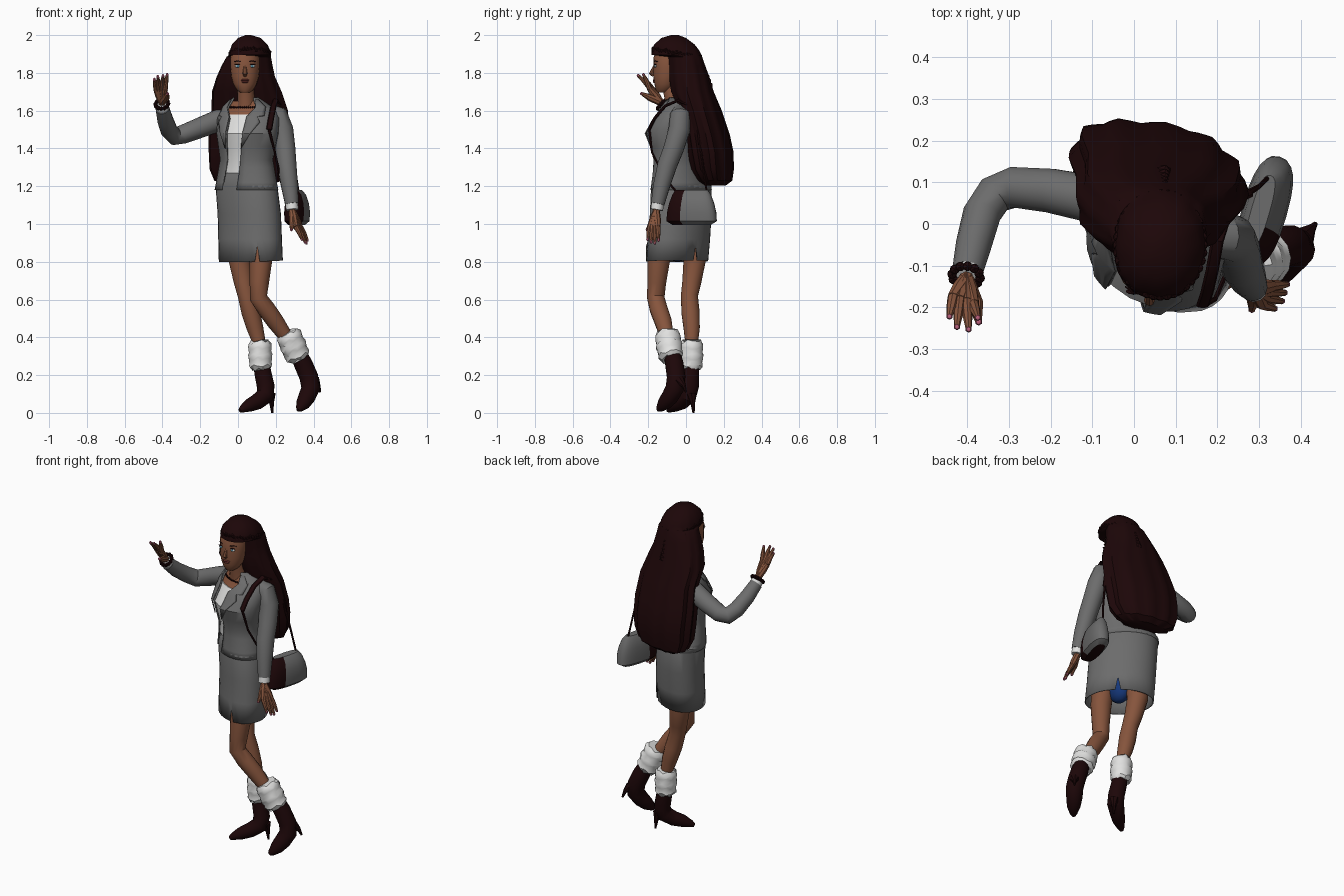
import bpy, bmesh, math
from mathutils import Vector, Matrix

cube = bpy.data.objects.get("Cube")
if cube:
    bpy.data.objects.remove(cube)


def material(name, r, g, b):
    m = bpy.data.materials.new(name)
    m.use_nodes = True
    m.diffuse_color = (r, g, b, 1)
    bsdf = m.node_tree.nodes["Principled BSDF"]
    bsdf.inputs["Base Color"].default_value = (r, g, b, 1)
    bsdf.inputs["Roughness"].default_value = 0.8
    return m


GREY = material("suit grey", .15, .15, .15)
SKIN = material("brown skin", .24, .09, .046)
DARK = material("dark maroon", .012, .002, .0025)
WHITE = material("white cloth", .75, .75, .74)
BLUE = material("blue", .008, .04, .2)
LIPS = material("lip red", .17, .035, .03)
PINK = material("nail pink", .5, .12, .2)
EYE = material("eye blue", .1, .3, .4)
made = []


def finish(name, bm, *mats):
    bmesh.ops.recalc_face_normals(bm, faces=bm.faces)
    me = bpy.data.meshes.new(name)
    bm.to_mesh(me)
    bm.free()
    ob = bpy.data.objects.new(name, me)
    bpy.context.collection.objects.link(ob)
    for m in mats:
        me.materials.append(m)
    made.append(ob)
    return ob


def skin_rows(name, rows, mat, closed=True, caps=True):
    """Join rows of points with quads."""
    bm = bmesh.new()
    vs = [[bm.verts.new(p) for p in row] for row in rows]
    n = len(rows[0])
    for a, b in zip(vs, vs[1:]):
        for i in range(n if closed else n - 1):
            j = (i + 1) % n
            bm.faces.new((a[i], a[j], b[j], b[i]))
    if caps and closed:
        bm.faces.new(vs[0])
        bm.faces.new(vs[-1])
    return finish(name, bm, mat)


def oval(z, cx, cy, rx, ry, yaw=0, n=20, flute=0, waves=10, power=1):
    """Horizontal oval ring, starting at the front; a low power squares it."""
    row = []
    for i in range(n):
        a = math.tau * i / n
        f = 1 + flute * (math.cos(waves * a) + .5 * math.sin(5 * a))
        s, c = math.sin(a), math.cos(a)
        x = rx * f * math.copysign(abs(s) ** power, s)
        y = -ry * f * math.copysign(abs(c) ** power, c)
        c, s = math.cos(yaw), math.sin(yaw)
        row.append(Vector((cx + x * c - y * s, cy + x * s + y * c, z)))
    return row


def box_oval(z, x0, x1, y0, y1, **kw):
    return oval(z, (x0 + x1) / 2, (y0 + y1) / 2, (x1 - x0) / 2, (y1 - y0) / 2, **kw)


def tube(name, path, mat, n=12, flat=1):
    """Round limb through (x, y, z, radius) points."""
    pts = [Vector(p[:3]) for p in path]
    rows, side, last = [], None, None
    for i, p in enumerate(pts):
        t = (pts[min(i + 1, len(pts) - 1)] - pts[max(i - 1, 0)]).normalized()
        if side is None:
            side = t.cross(Vector((0, 1, 0)) if abs(t.y) < .9 else Vector((1, 0, 0)))
        else:
            side = last.rotation_difference(t) @ side
        side.normalize()
        last, up, r = t, t.cross(side), path[i][3]
        rows.append([p + r * (side * math.cos(math.tau * k / n) + flat * up * math.sin(math.tau * k / n))
                     for k in range(n)])
    return skin_rows(name, rows, mat)


def ball(name, centre, radii, mat, seg=10):
    bm = bmesh.new()
    bmesh.ops.create_uvsphere(bm, u_segments=seg, v_segments=seg // 2 + 1, radius=1,
                              matrix=Matrix.Translation(centre) @ Matrix.Diagonal((*radii, 1)))
    return finish(name, bm, mat)


def beads(name, points, r, mat):
    bm = bmesh.new()
    for p in points:
        bmesh.ops.create_icosphere(bm, subdivisions=1, radius=r, matrix=Matrix.Translation(p))
    return finish(name, bm, mat)


# Torso surface shared by jacket, lapels and blouse; last number is the twist
TORSO = [(1.18, .045, -.025, .192, .135, -42), (1.26, .045, -.035, .17, .123, -38), (1.34, .045, -.045, .15, .115, -34),
         (1.48, .05, -.065, .172, .137, -28), (1.56, .055, -.035, .172, .122, -24), (1.61, .055, -.02, .15, .1, -22),
         (1.64, .05, -.025, .105, .085, -20), (1.67, .045, -.03, .07, .07, -20)]


def torso_point(z, deg, off=0):
    for a, b in zip(TORSO, TORSO[1:]):
        if z <= b[0]:
            break
    t = (z - a[0]) / (b[0] - a[0])
    _, cx, cy, rx, ry, twist = [p + (q - p) * t for p, q in zip(a, b)]
    a = math.radians(deg)
    v = Vector(((rx + off) * math.sin(a), -(ry + off) * math.cos(a), 0))
    return Matrix.Rotation(math.radians(twist), 3, 'Z') @ v + Vector((cx, cy, z))


def jacket_edge(z, side):
    """Angle of the open front edge, measured from the torso's front."""
    return side * (17 + max(0, z - 1.57) * 370) - 3


levels = [1.18, 1.22, 1.26, 1.3, 1.34, 1.41, 1.48, 1.52, 1.56, 1.61, 1.64, 1.67]
rows = []
for z in levels:
    a, b = jacket_edge(z, 1), 360 + jacket_edge(z, -1)
    rows.append([torso_point(z, a + (b - a) * i / 26) for i in range(27)])
jacket = skin_rows("jacket", rows, GREY, closed=False)
jacket.modifiers.new("thickness", 'SOLIDIFY').thickness = .008

for side, label in ((1, "left"), (-1, "right")):
    rows = []
    for z, width in ((1.4, 1), (1.48, 14), (1.54, 26), (1.57, 20), (1.575, 32), (1.62, 26), (1.66, 15)):
        rows.append([torso_point(z, jacket_edge(z, side) + side * width * k / 4, .009) for k in range(5)])
    lapel = skin_rows(label + "_lapel", rows, GREY, closed=False)
    lapel.modifiers.new("thickness", 'SOLIDIFY').thickness = .006

ring = range(0, 360, 18)
skin_rows("blouse", [[torso_point(z, d, -.009) for d in ring] for z in (1.27, 1.34, 1.41, 1.48, 1.54, 1.58)], WHITE)
skin_rows("upper_chest", [[torso_point(z, d, -.013) for d in ring] for z in (1.55, 1.6, 1.63, 1.65)], SKIN)
tube("neck", [(.045, -.05, 1.6, .06), (.043, -.065, 1.65, .045), (.04, -.085, 1.74, .043)], SKIN)
beads("necklace", [torso_point(1.618, d, -.009) for d in range(-60, 61, 5)], .006, DARK)

# Skirt turned with the hips, slit at the left front and at the back
N = 32
HIP_TURN = math.radians(-43)
rows = [oval(*r, yaw=HIP_TURN, n=N) for r in ((1.3, .045, -.04, .12, .095), (1.2, .045, -.025, .182, .125),
                                             (1.05, .06, -.028, .186, .128), (.92, .064, -.037, .187, .129),
                                             (.8, .068, -.048, .188, .13))]
hem = rows[-1]
for p in hem:
    p.z += .03 * (p.x - .07) + .02 * (p.y + .2)
for mid in (N // 8, N // 2):
    for k in (-1, 1):
        hem[mid + k] = hem[mid + k].lerp(hem[mid], .6)
    hem[mid].z += .08
skirt = skin_rows("skirt", rows, GREY, caps=False)
skirt.modifiers.new("thickness", 'SOLIDIFY').thickness = -.006
ball("underwear", (.065, -.045, .89), (.06, .08, .09), BLUE, 14)

# Legs
tube("left_leg", [(.12, -.12, .96, .066), (.12, -.145, .8, .06), (.113, -.155, .69, .051), (.108, -.16, .61, .047),
                  (.15, -.145, .55, .048), (.2, -.12, .48, .046), (.27, -.095, .38, .034), (.31, -.08, .31, .032)],
     SKIN, 14)
tube("right_leg", [(.015, .03, .96, .066), (.012, .045, .8, .06), (.03, .03, .69, .051), (.045, .018, .62, .046),
                   (.068, .024, .53, .049), (.09, .03, .45, .044), (.115, .03, .36, .033), (.12, .03, .28, .032)],
     SKIN, 14)


def slouch_sock(name, top, bottom, r):
    """Crumpled cuff with soft folds."""
    top, bottom = Vector(top), Vector(bottom)
    folds = (.8, .97, .99, .93, 1.02, .98, .92, .97, .75)
    path = [(*top.lerp(bottom, i / 8), r * f) for i, f in enumerate(folds)]
    ob = tube(name, path, WHITE, 14)
    for i, v in enumerate(ob.data.vertices):
        v.co.z += .008 * math.sin(i * 2.4)


slouch_sock("left_sock", (.262, -.1, .425), (.322, -.078, .285), .07)
slouch_sock("right_sock", (.115, .03, .38), (.12, .028, .23), .063)

# Heeled boots
tube("left_boot", [(.31, -.078, .33, .043), (.345, -.062, .26, .049), (.375, -.052, .19, .05), (.385, -.06, .13, .05),
                   (.365, -.085, .085, .046), (.345, -.115, .05, .038), (.325, -.14, .022, .02), (.318, -.148, .014, .01)],
     DARK, 14)
tube("right_boot", [(.12, .028, .28, .042), (.132, .026, .21, .045), (.147, .022, .14, .047), (.142, .008, .09, .048),
                    (.1, -.025, .058, .042), (.06, -.06, .04, .035), (.025, -.085, .022, .021), (.01, -.095, .012, .011)],
     DARK, 14)
tube("left_heel", [(.405, -.035, .17, .03), (.425, -.012, .145, .012), (.435, 0, .11, .006)], DARK, 8)
tube("right_heel", [(.17, .028, .1, .03), (.178, .036, .05, .012), (.182, .04, 0, .006)], DARK, 8)

# Arms, cuffs and bracelet
tube("right_sleeve", [(-.03, .045, 1.565, .055), (-.1, .06, 1.55, .058), (-.2, .08, 1.51, .054), (-.29, .088, 1.475, .05),
                      (-.335, .07, 1.465, .048), (-.365, .025, 1.495, .046), (-.385, -.05, 1.55, .043),
                      (-.4, -.115, 1.61, .037)], GREY, 14)
tube("left_sleeve", [(.16, -.03, 1.59, .045), (.21, -.03, 1.575, .055), (.235, -.035, 1.5, .058), (.25, -.065, 1.4, .054),
                     (.258, -.1, 1.31, .052), (.273, -.13, 1.2, .045), (.285, -.15, 1.105, .036)], GREY, 14)
tube("right_cuff", [(-.398, -.108, 1.605, .034), (-.402, -.125, 1.627, .034)], WHITE)
tube("left_cuff", [(.284, -.148, 1.115, .034), (.287, -.155, 1.075, .033)], WHITE)
axis = Vector((-.1, -.7, .7)).to_track_quat('Z', 'Y')
spots = [axis @ Vector((math.cos(a), math.sin(a), 0)) * .034 + Vector((-.403, -.125, 1.635))
         for a in [math.tau * i / 12 for i in range(12)]]
beads("bracelet", spots, .013, DARK)


def hand(label, wrist, palm, knuckle_axis, tips, thumb):
    wrist, palm, across = Vector(wrist), Vector(palm), Vector(knuckle_axis)
    for k in range(4):
        base, tip = palm + across * (k - 1.5), Vector(tips[k])
        tube(f"{label}_palm_{k + 1}", [(*wrist.lerp(base, -.1), .019), (*wrist.lerp(base, .5), .02), (*base, .015)], SKIN, 8)
        bend = base.lerp(tip, .5) + Vector((0, 0, .005))
        tube(f"{label}_finger_{k + 1}", [(*base, .014), (*bend, .012), (*tip, .007)], SKIN, 8)
        ball(f"{label}_nail_{k + 1}", tip, (.008, .008, .01), PINK, 6)
    tip = Vector(thumb)
    joint = wrist.lerp(tip, .55) + across * .4
    tube(label + "_thumb", [(*wrist, .02), (*joint, .019), (*tip, .008)], SKIN, 8)
    ball(label + "_thumb_nail", tip, (.009, .009, .009), PINK, 6)


hand("right", (-.403, -.135, 1.645), (-.41, -.185, 1.715), (.016, -.005, 0),
     [(-.443, -.222, 1.765), (-.425, -.247, 1.78), (-.397, -.253, 1.785), (-.375, -.225, 1.79)], (-.373, -.235, 1.69))
hand("left", (.288, -.157, 1.065), (.318, -.17, .985), (.008, .014, 0),
     [(.338, -.203, .92), (.355, -.185, .905), (.362, -.165, .9), (.367, -.145, .915)], (.283, -.205, .97))

# Head and face
FX = .037
skin_rows("head", [oval(z, FX, cy, rx, ry) for z, cy, rx, ry in (
    (1.695, -.122, .024, .028), (1.71, -.115, .044, .045), (1.74, -.107, .062, .06), (1.78, -.1, .073, .073),
    (1.83, -.093, .078, .08), (1.88, -.09, .078, .082), (1.94, -.08, .06, .07))], SKIN)
tube("nose", [(FX, -.165, 1.84, .007), (FX, -.175, 1.815, .01), (FX, -.184, 1.797, .013), (FX, -.171, 1.787, .01)], SKIN, 8)
ball("upper_lip", (FX, -.168, 1.762), (.025, .008, .006), LIPS)
ball("lower_lip", (FX, -.167, 1.752), (.021, .009, .006), LIPS)
for s, label in ((1, "left"), (-1, "right")):
    x = FX + s * .038
    ball(label + "_eye", (x, -.161, 1.836), (.017, .007, .008), WHITE)
    ball(label + "_iris", (x, -.166, 1.836), (.008, .004, .007), EYE)
    ball(label + "_lash", (x, -.162, 1.845), (.019, .007, .003), DARK)
    tube(label + "_brow", [(x - s * .016, -.168, 1.859, .002), (x, -.165, 1.864, .003), (x + s * .02, -.15, 1.859, .002)], DARK, 6)

# Long fluted hair
HAIR = [(2, .04, .07, -.08, -.04, 0), (1.985, 0, .12, -.13, .0, 0), (1.95, -.032, .155, -.168, .045, .01),
        (1.92, -.042, .168, -.18, .068, .01), (1.895, -.048, .172, -.181, .08, .01), (1.885, -.06, .173, -.1, .085, .01),
        (1.84, -.085, .18, -.095, .1, .015), (1.78, -.112, .192, -.09, .122, .02), (1.7, -.138, .225, -.075, .145, .03),
        (1.6, -.14, .258, -.02, .18, .035), (1.47, -.157, .268, .01, .222, .04), (1.38, -.155, .265, .02, .242, .04),
        (1.29, -.15, .255, .04, .243, .045), (1.23, -.125, .22, .075, .235, .05), (1.205, -.07, .17, .11, .205, .05)]
skin_rows("long_hair", [box_oval(*r[:5], n=48, flute=r[5], waves=12, power=.92, yaw=-.2 * min(1, (2 - r[0]) / .4))
                        for r in HAIR], DARK)
braid = []
for i in range(40):
    a = math.tau * i / 40
    braid.append(Vector((.063 + .102 * math.sin(a), -.05 - .122 * math.cos(a), 1.905 + .02 * math.cos(a) + .004 * math.sin(i * 2))))
beads("braid_band", braid, .014, DARK)
beads("braid_tail", [Vector((.07, .085 + .009 * i, 1.82 - .022 * i)) for i in range(5)], .024, DARK)

# Handbag with a dark front end and base
COLS = 24
bag = skin_rows("handbag", [oval(z, cx, .03, rx, ry, yaw=-.28, n=COLS, power=.75) for z, cx, rx, ry in (
    (.995, .31, .03, .105), (1.015, .312, .05, .137), (1.06, .313, .054, .134), (1.11, .312, .05, .122),
    (1.155, .308, .04, .105), (1.18, .303, .022, .09))], GREY)
bag.data.materials.append(DARK)
for f in bag.data.polygons:
    col = f.index % COLS
    side_face = f.index < COLS * 5
    if (side_face and (col < 5 or col >= COLS - 5)) or f.center.z < 1.0:
        f.material_index = 1

# Shoulder strap, with thin chain ends
tube("strap", [(.165, -.195, 1.5, .016), (.175, -.165, 1.56, .016), (.188, -.11, 1.625, .016), (.2, -.04, 1.655, .016),
               (.222, .03, 1.625, .016), (.25, .065, 1.53, .016), (.275, .075, 1.42, .014)], DARK, 8, .5)
tube("front_chain", [(.165, -.195, 1.5, .008), (.195, -.18, 1.38, .006), (.225, -.11, 1.24, .006), (.285, -.05, 1.17, .006)], DARK, 6)
tube("back_chain", [(.275, .075, 1.42, .008), (.3, .09, 1.3, .006), (.32, .11, 1.17, .006)], DARK, 6)

# Soft shading with crisp edges
bpy.ops.object.select_all(action='DESELECT')
for ob in made:
    ob.select_set(True)
bpy.context.view_layer.objects.active = made[0]
bpy.ops.object.shade_smooth_by_angle(angle=math.radians(35))
